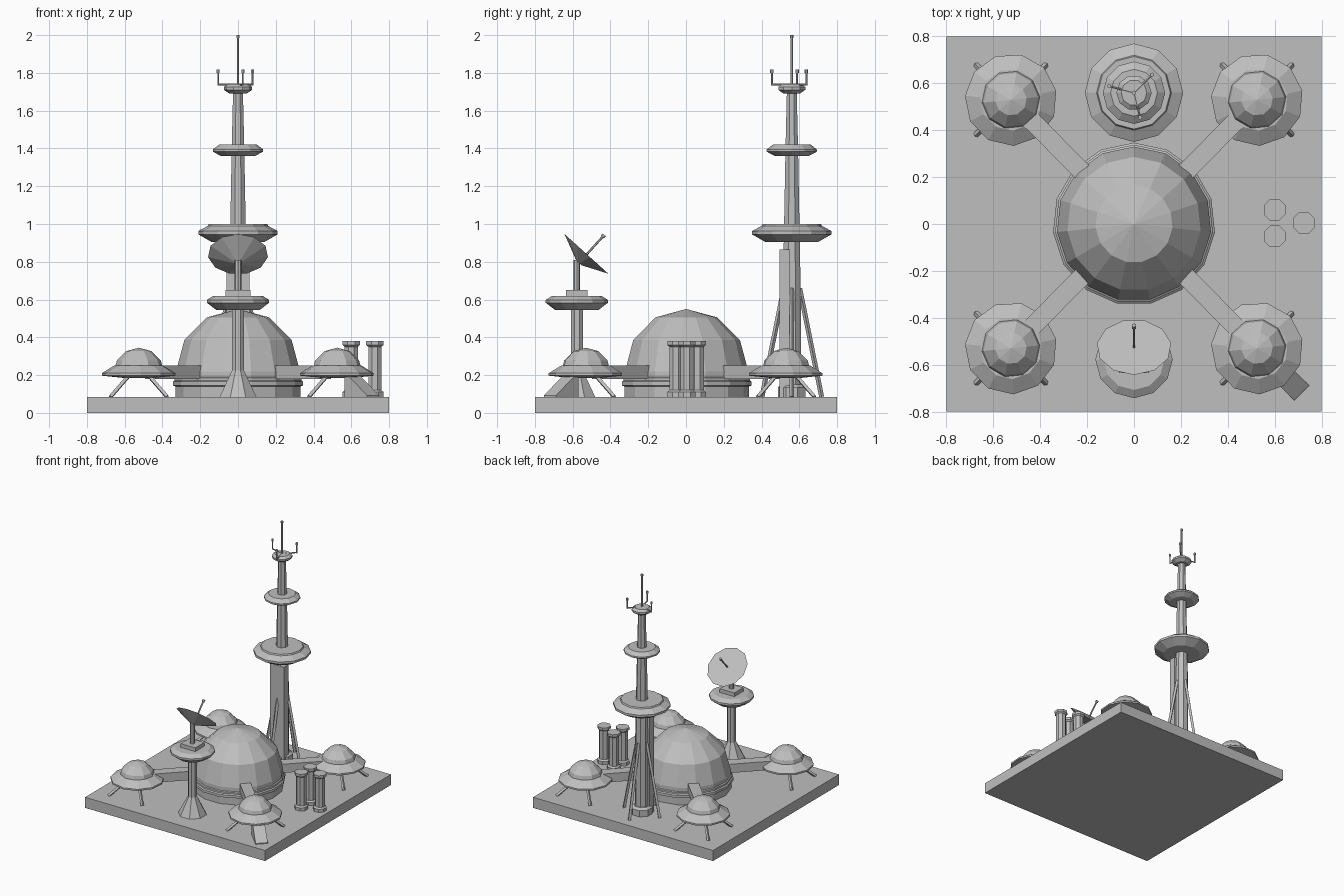
import bpy, bmesh, math
from mathutils import Vector, Matrix

if "Cube" in bpy.data.objects:
    bpy.data.objects.remove(bpy.data.objects["Cube"])

grey = bpy.data.materials.new("light grey")
grey.diffuse_color = (0.52, 0.52, 0.52, 1)
grey.use_nodes = True
grey.node_tree.nodes["Principled BSDF"].inputs["Base Color"].default_value = grey.diffuse_color


def finish(bm, name):
    bmesh.ops.recalc_face_normals(bm, faces=bm.faces)
    me = bpy.data.meshes.new(name)
    bm.to_mesh(me)
    bm.free()
    me.materials.append(grey)
    ob = bpy.data.objects.new(name, me)
    bpy.context.collection.objects.link(ob)
    return ob


def lathe(name, profile, n, at=(0, 0), turn=0.0):
    """Revolve (radius, height) points, closing both ends."""
    bm = bmesh.new()
    rings = []
    for r, z in profile:
        if r == 0:
            rings.append([bm.verts.new((at[0], at[1], z))])
        else:
            rings.append([bm.verts.new((at[0] + r * math.cos(turn + 2 * math.pi * i / n),
                                        at[1] + r * math.sin(turn + 2 * math.pi * i / n), z))
                          for i in range(n)])
    for a, b in zip(rings, rings[1:]):
        for i in range(n):
            j = (i + 1) % n
            if len(b) == 1:
                bm.faces.new((a[i], a[j], b[0]))
            else:
                bm.faces.new((a[i], a[j], b[j], b[i]))
    for ring in (rings[0], rings[-1]):
        if len(ring) > 1:
            bm.faces.new(ring)
    return finish(bm, name)


def rod(name, a, b, r1, r2=None, n=6):
    """Straight round bar between two points."""
    a, b = Vector(a), Vector(b)
    d = b - a
    m = Matrix.Translation((a + b) / 2) @ d.to_track_quat('Z', 'Y').to_matrix().to_4x4()
    bm = bmesh.new()
    bmesh.ops.create_cone(bm, cap_ends=True, segments=n, radius1=r1,
                          radius2=r1 if r2 is None else r2, depth=d.length, matrix=m)
    return finish(bm, name)


def box(name, lo, hi, m=Matrix()):
    lo, hi = Vector(lo), Vector(hi)
    bm = bmesh.new()
    bmesh.ops.create_cube(bm, size=1, matrix=m @ Matrix.Translation((lo + hi) / 2)
                          @ Matrix.Diagonal((*(hi - lo), 1)))
    return finish(bm, name)


def dome(r, zc):
    return [(r, zc), (r * 0.866, zc + r * 0.5), (r * 0.5, zc + r * 0.866), (0, zc + r)]


G = 0.085  # ground level on the slab
box("base_slab", (-0.8, -0.8, 0), (0.8, 0.8, G))

# Central dome and its stepped wall
lathe("dome_wall", [(0.333, G), (0.333, 0.14), (0.347, 0.145), (0.347, 0.165),
                    (0.338, 0.172), (0.338, 0.185), (0.33, 0.19), (0.33, 0.22)],
      15, turn=math.pi / 2)
lathe("central_dome", dome(0.33, 0.22), 15, turn=math.pi / 2)

# Four pods with legs, joined to the dome by corridors
for sx in (-1, 1):
    for sy in (-1, 1):
        cx, cy = 0.525 * sx, 0.53 * sy
        ang = math.atan2(cy, cx)
        lathe("pod_saucer", [(0.08, 0.185), (0.197, 0.197), (0.197, 0.21), (0.132, 0.25)],
              11, (cx, cy), 0.2)
        lathe("pod_dome", dome(0.135, 0.21), 10, (cx, cy), 0.1)
        box("corridor", (0.3, -0.04, 0.18), (0.66, 0.04, 0.25), Matrix.Rotation(ang, 4, 'Z'))
        for lx in (-1, 1):
            for ly in (-1, 1):
                if (lx, ly) == (-sx, -sy) or (sx, sy, lx, ly) == (1, -1, 1, -1):
                    continue
                rod("pod_leg", (cx + 0.05 * lx, cy + 0.05 * ly, 0.2),
                    (cx + 0.15 * lx, cy + 0.15 * ly, G), 0.012, n=4)

# Entry ramp on the front right pod
bm = bmesh.new()
side = [(0.10, G), (0.27, G), (0.27, 0.092), (0.13, 0.195), (0.10, 0.195)]
face = bm.faces.new([bm.verts.new((r, -0.045, z)) for r, z in side])
ext = bmesh.ops.extrude_face_region(bm, geom=[face])
bmesh.ops.translate(bm, vec=(0, 0.09, 0), verts=[v for v in ext["geom"]
                                               if isinstance(v, bmesh.types.BMVert)])
bm.transform(Matrix.Translation((0.525, -0.53, 0)) @ Matrix.Rotation(-math.pi / 4, 4, 'Z'))
finish(bm, "entry_ramp")

# Storage tanks
for p in ((0.6, 0.06), (0.6, -0.053), (0.725, 0.005)):
    lathe("storage_tank", [(0.05, G), (0.05, 0.11), (0.038, 0.12), (0.038, 0.35),
                           (0.05, 0.36), (0.05, 0.38)], 8, p, math.pi / 8)

# Dish tower: flared mast, saucer, mount
D = (0, -0.578)
lathe("dish_mast", [(0.105, G), (0.034, 0.225), (0.034, 0.56)], 8, D, math.pi / 8)
lathe("dish_saucer", [(0.115, 0.545), (0.165, 0.583), (0.165, 0.598), (0.13, 0.62)], 12, D)
box("dish_mount", (-0.065, D[1] - 0.057, 0.615), (0.065, D[1] + 0.057, 0.65))
rod("dish_post", (0, D[1], 0.65), (0, D[1], 0.81), 0.018, n=8)

# Tilted dish with feed horn
axis = Vector((0, 0.67, 0.74)).normalized()
centre = Vector((0, -0.525, 0.84))
rod("dish", centre - axis * 0.062, centre, 0.02, 0.16, n=11)
tip = centre + axis * 0.13
rod("dish_feed", centre - axis * 0.01, tip, 0.006)
rod("feed_horn", tip - axis * 0.008, tip + axis * 0.008, 0.011)

# Main tower: tapering column, foot, lift shaft, struts
T = (0, 0.56)
lathe("tower_column", [(0.052, G), (0.052, 0.6), (0.045, 0.95), (0.036, 1.4), (0.028, 1.71)],
      8, T, math.pi / 8)
lathe("tower_foot", [(0.08, G), (0.08, 0.135), (0.06, 0.15)], 8, T, math.pi / 8)
box("lift_shaft", (-0.062, 0.495, G), (0.062, 0.55, 0.865))
for i in range(4):
    c, s = math.cos(i * math.pi / 2), math.sin(i * math.pi / 2)
    rod("tower_strut", (0.042 * c, T[1] + 0.042 * s, 0.66),
        (0.158 * c, T[1] + 0.158 * s, G), 0.013, n=4)

# Tower platforms
lathe("lower_platform", [(0.14, 0.905), (0.21, 0.945), (0.21, 0.963), (0.16, 0.99),
                         (0.155, 1.0)], 12, T)
lathe("middle_platform", [(0.09, 1.36), (0.133, 1.383), (0.133, 1.395), (0.1, 1.42)], 12, T)
lathe("top_platform", [(0.045, 1.69), (0.075, 1.71), (0.075, 1.725), (0.055, 1.74)], 10, T)

# Aerials
rod("main_aerial", (0, T[1], 1.73), (0, T[1], 1.99), 0.007)
rod("main_aerial_tip", (0, T[1], 1.985), (0, T[1], 2.0), 0.01)
for dx, dy in ((-0.105, 0.028), (0.077, 0.077), (0.026, -0.105)):
    x, y = dx, T[1] + dy
    rod("aerial_arm", (0, T[1], 1.738), (x, y, 1.738), 0.005)
    rod("side_aerial", (x, y, 1.733), (x, y, 1.81), 0.005)
    rod("side_aerial_tip", (x, y, 1.8), (x, y, 1.817), 0.009)
